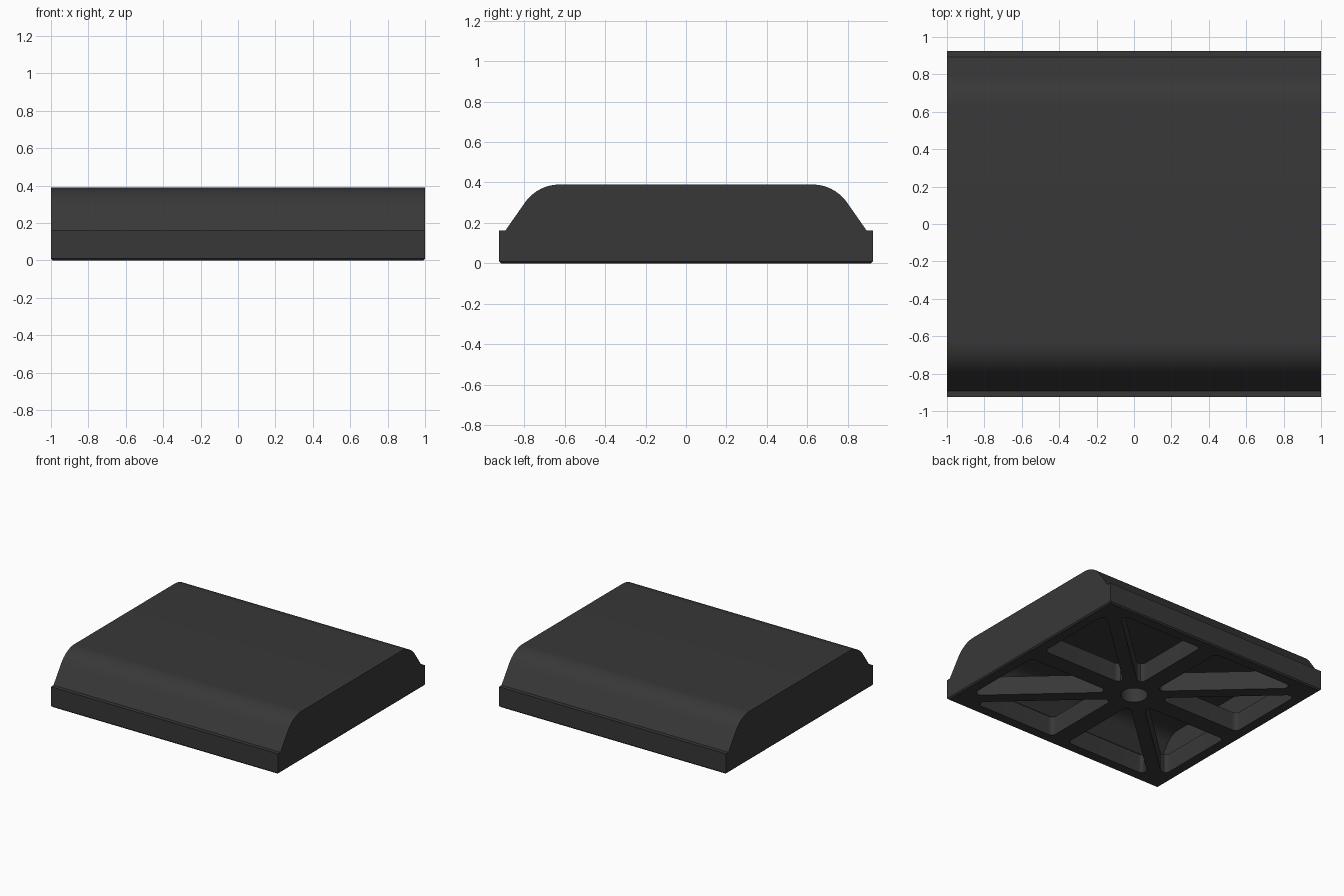
import bpy, bmesh, math
from mathutils import Vector

if "Cube" in bpy.data.objects:
    bpy.data.objects.remove(bpy.data.objects["Cube"])

HALF_X, HALF_Y = 1.0, 0.925
STEP_Z, TOP_Z = 0.163, 0.39
SLOPE = math.radians(55)
WALL, PLATE = 0.055, 0.15


def make_prisms(name, outlines, to_3d, extrude):
    """Closed prisms from 2D outlines, joined into one object."""
    bm = bmesh.new()
    for pts in outlines:
        face = bm.faces.new([bm.verts.new(to_3d(p)) for p in pts])
        ext = bmesh.ops.extrude_face_region(bm, geom=[face], use_keep_orig=True)
        moved = [g for g in ext["geom"] if isinstance(g, bmesh.types.BMVert)]
        bmesh.ops.translate(bm, verts=moved, vec=extrude)
    bmesh.ops.recalc_face_normals(bm, faces=bm.faces)
    mesh = bpy.data.meshes.new(name)
    bm.to_mesh(mesh)
    bm.free()
    obj = bpy.data.objects.new(name, mesh)
    bpy.context.collection.objects.link(obj)
    return obj


def dome_side(inset, floor):
    """Right half of the cover profile: sloped side, then rounded shoulder."""
    cy, cz, r = 0.625, TOP_Z - 0.21, 0.21 - inset
    arc = []
    for i in range(13):
        a = SLOPE * (1 - i / 12)
        arc.append((cy + r * math.sin(a), cz + r * math.cos(a)))
    foot = (arc[0][0] + (arc[0][1] - floor) / math.tan(SLOPE), floor)
    return [foot] + arc


def mirrored(half):
    return half + [(-y, z) for y, z in reversed(half)]


def rounded(points, r, n=6):
    """Round every corner of a polygon."""
    pts = [Vector(p) for p in points]
    out = []
    for i, p in enumerate(pts):
        u = (pts[i - 1] - p).normalized()
        v = (pts[(i + 1) % len(pts)] - p).normalized()
        h = u.angle(v) / 2
        c = p + (u + v).normalized() * (r / math.sin(h))
        a, b = p + u * (r / math.tan(h)) - c, p + v * (r / math.tan(h)) - c
        out += [c + a.lerp(b, k / n).normalized() * r for k in range(n + 1)]
    return out


# Solid block: stepped base with rounded cover, extruded along x
profile = mirrored([(HALF_Y, 0), (HALF_Y, STEP_Z)] + dome_side(0, STEP_Z))
body = make_prisms("ribbed_block", [profile],
                   lambda p: (-HALF_X, p[0], p[1]), (2 * HALF_X, 0, 0))

# Small chamfer around the bottom edge
bm = bmesh.new()
bm.from_mesh(body.data)
low = [e for e in bm.edges if all(v.co.z < 1e-5 for v in e.verts)]
bmesh.ops.bevel(bm, geom=low, offset=0.01, segments=1, profile=0.5, affect='EDGES')
bm.to_mesh(body.data)
bm.free()

# Hollow above the base plate
cavity_x = HALF_X - WALL
cavity = make_prisms("cavity_cutter", [mirrored(dome_side(WALL, PLATE))],
                     lambda p: (-cavity_x, p[0], p[1]), (2 * cavity_x, 0, 0))

# Eight triangular openings between the spokes, plus the hub hole
X, Y = 0.912, 0.837
W, D = 0.072, 0.05   # half widths of straight and diagonal spokes
d = Vector((X, Y)).normalized()
quarter = [
    [((d.x * W + D) / d.y, W), (X, W), (X, (d.y * X - D) / d.x)],
    [(W, (d.y * W + D) / d.x), (W, Y), ((d.x * Y - D) / d.y, Y)],
]
holes = [rounded([(sx * x, sy * y) for x, y in tri], 0.035)
         for sx in (1, -1) for sy in (1, -1) for tri in quarter]
holes.append([(0.1 * math.cos(math.tau * i / 32), 0.1 * math.sin(math.tau * i / 32))
              for i in range(32)])
openings = make_prisms("opening_cutter", holes,
                       lambda p: (p[0], p[1], -0.05), (0, 0, PLATE + 0.053))

# Cut the block
bpy.context.view_layer.objects.active = body
body.select_set(True)
for cutter in (cavity, openings):
    cutter.hide_render = True
    mod = body.modifiers.new(cutter.name, 'BOOLEAN')
    mod.operation = 'DIFFERENCE'
    mod.solver = 'EXACT'
    mod.object = cutter
    bpy.ops.object.modifier_apply(modifier=mod.name)
    bpy.data.objects.remove(cutter)

# Dark finish and smooth shoulders
mat = bpy.data.materials.new("dark_plastic")
mat.diffuse_color = (0.039, 0.039, 0.039, 1)
mat.use_nodes = True
mat.node_tree.nodes["Principled BSDF"].inputs["Base Color"].default_value = mat.diffuse_color
body.data.materials.clear()
body.data.materials.append(mat)
bpy.ops.object.shade_smooth_by_angle(angle=math.radians(30))
